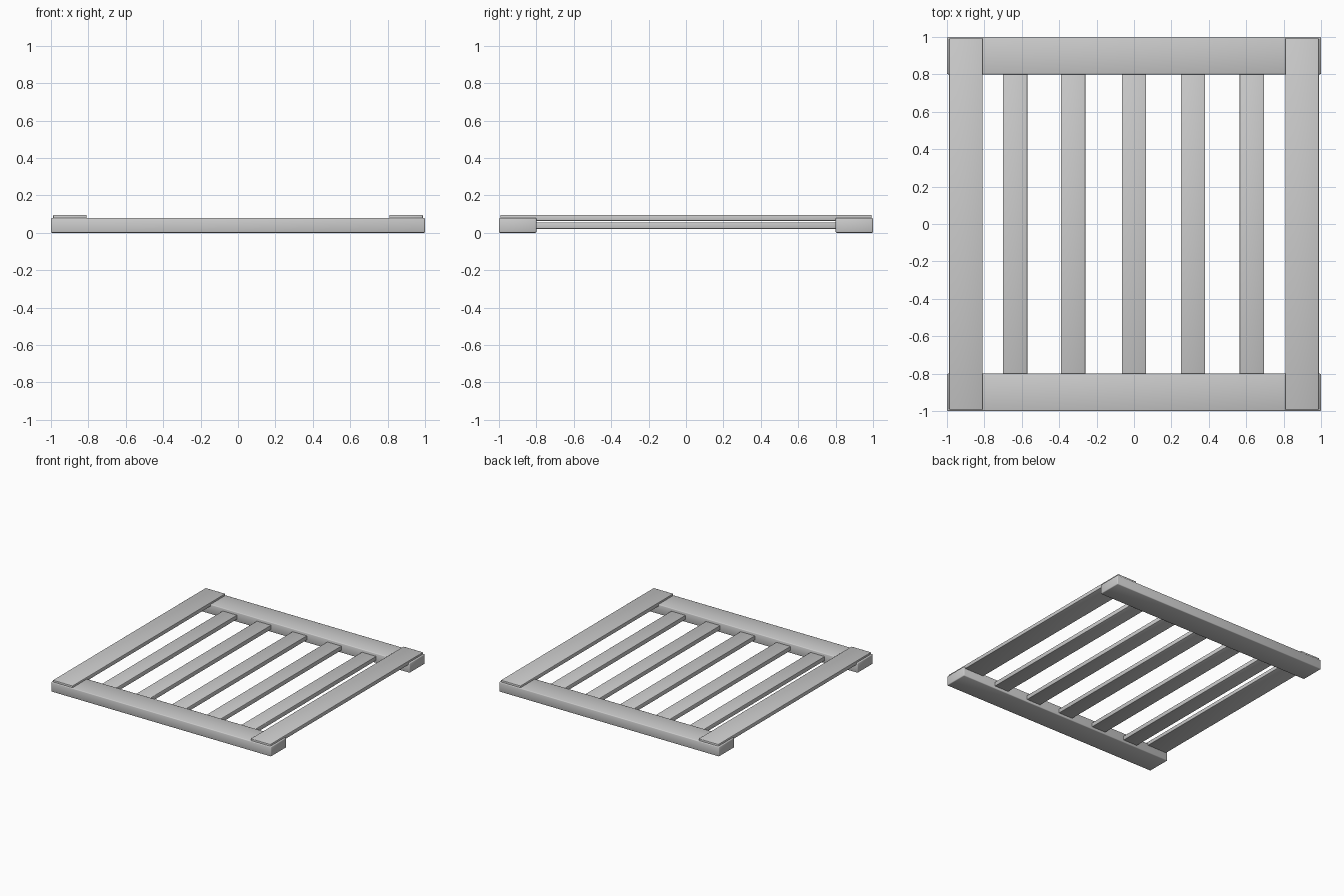
import bpy, bmesh

if "Cube" in bpy.data.objects:
    bpy.data.objects.remove(bpy.data.objects["Cube"])


def board(name, x, y, z, bevel):
    """Box spanning the given (min, max) ranges, with softened edges."""
    bm = bmesh.new()
    bmesh.ops.create_cube(bm, size=1)
    for v in bm.verts:
        for i, (lo, hi) in enumerate((x, y, z)):
            v.co[i] = hi if v.co[i] > 0 else lo
    bmesh.ops.bevel(bm, geom=bm.edges[:], offset=bevel, segments=2,
                    profile=0.5, affect='EDGES')
    for f in bm.faces:
        f.smooth = True
    mesh = bpy.data.meshes.new(name)
    bm.to_mesh(mesh)
    bm.free()
    obj = bpy.data.objects.new(name, mesh)
    bpy.context.collection.objects.link(obj)
    return obj


# Thick front and back rails
board("front_rail", (-1, 1), (-1, -0.8), (0, 0.08), 0.006)
board("back_rail", (-1, 1), (0.8, 1), (0, 0.08), 0.006)

# Thin side boards let into the tops of the rails
board("left_side_board", (-0.988, -0.81), (-0.992, 0.992), (0.064, 0.095), 0.003)
board("right_side_board", (0.81, 0.988), (-0.992, 0.992), (0.064, 0.095), 0.003)

# Five slats between the rails
for i, cx in enumerate((-0.635, -0.325, 0, 0.315, 0.63)):
    board(f"slat_{i + 1}", (cx - 0.065, cx + 0.065), (-0.81, 0.81),
          (0.021, 0.056), 0.003)
